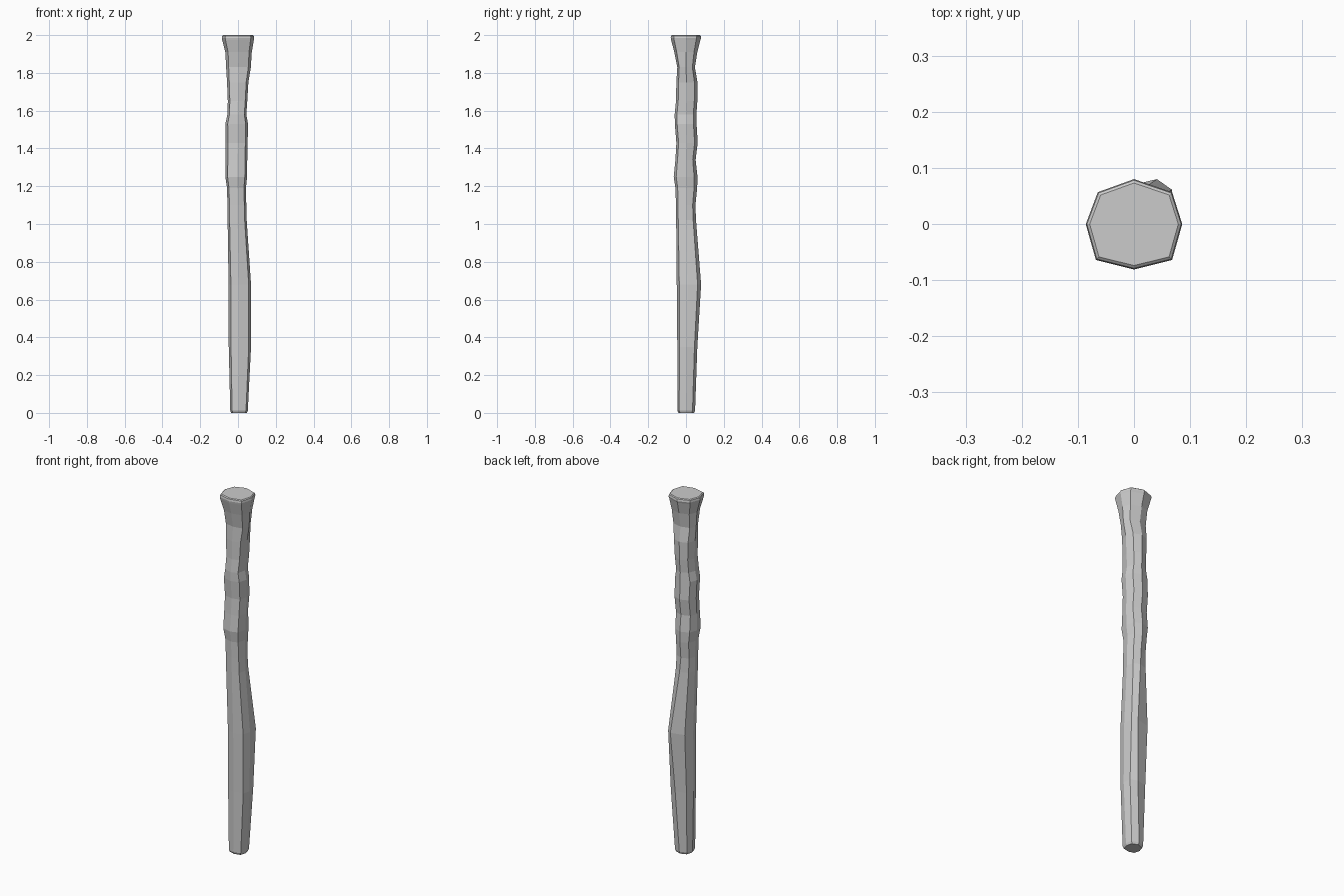
import bpy, bmesh

# Cross-sections: z, left, right, front, back, sideways shift of the back ridge
SECTIONS = [
    (0.00, -0.036, 0.047, -0.040, 0.043, 0.005),
    (0.012, -0.041, 0.052, -0.046, 0.048, 0.005),
    (0.35, -0.049, 0.069, -0.046, 0.060, 0.020),
    (0.68, -0.050, 0.069, -0.049, 0.080, 0.036),
    (1.02, -0.055, 0.046, -0.052, 0.053, 0.005),
    (1.10, -0.056, 0.044, -0.053, 0.050, 0.0),
    (1.19, -0.058, 0.042, -0.056, 0.059, 0.0),
    (1.25, -0.067, 0.048, -0.065, 0.061, 0.0),
    (1.34, -0.066, 0.049, -0.056, 0.051, 0.0),
    (1.43, -0.065, 0.051, -0.051, 0.062, 0.0),
    (1.53, -0.067, 0.053, -0.059, 0.056, 0.0),
    (1.58, -0.056, 0.044, -0.060, 0.055, 0.0),
    (1.65, -0.054, 0.049, -0.053, 0.060, 0.0),
    (1.75, -0.058, 0.055, -0.051, 0.061, 0.0),
    (1.83, -0.063, 0.068, -0.046, 0.047, 0.0),
    (1.91, -0.067, 0.073, -0.062, 0.060, 0.0),
    (1.975, -0.084, 0.084, -0.079, 0.076, 0.0),
    (1.985, -0.086, 0.086, -0.081, 0.080, 0.0),
    (1.996, -0.084, 0.084, -0.079, 0.078, 0.0),
    (2.00, -0.079, 0.079, -0.074, 0.073, 0.0),
]
K = 0.79  # how far the diagonal corners reach towards the bounding box


def ring(bm, z, l, r, f, b, shift):
    cx, cy = (l + r) / 2, (f + b) / 2
    hx, hy = (r - l) / 2, (b - f) / 2
    kx, ky = K * hx, K * hy
    pts = [(cx * 0.5, f), (cx + kx, cy - ky), (r, cy * 0.5),
           (cx + kx + shift * 0.3, cy + ky * 0.9), (cx * 0.5 + shift, b),
           (cx - kx * 0.95, cy + ky * 0.9), (l, cy * 0.5), (cx - kx, cy - ky)]
    return [bm.verts.new((x, y, z)) for x, y in pts]


# Hand-carved wooden post: lofted eight-sided rings with closed ends
bm = bmesh.new()
rings = [ring(bm, *s) for s in SECTIONS]
for lo, hi in zip(rings, rings[1:]):
    for i in range(8):
        j = (i + 1) % 8
        bm.faces.new((lo[i], lo[j], hi[j], hi[i]))
bm.faces.new(rings[0][::-1])
bm.faces.new(rings[-1])
bmesh.ops.recalc_face_normals(bm, faces=bm.faces)
mesh = bpy.data.meshes.new("carved_post")
bm.to_mesh(mesh)
bm.free()
post = bpy.data.objects.new("carved_post", mesh)
bpy.context.collection.objects.link(post)
